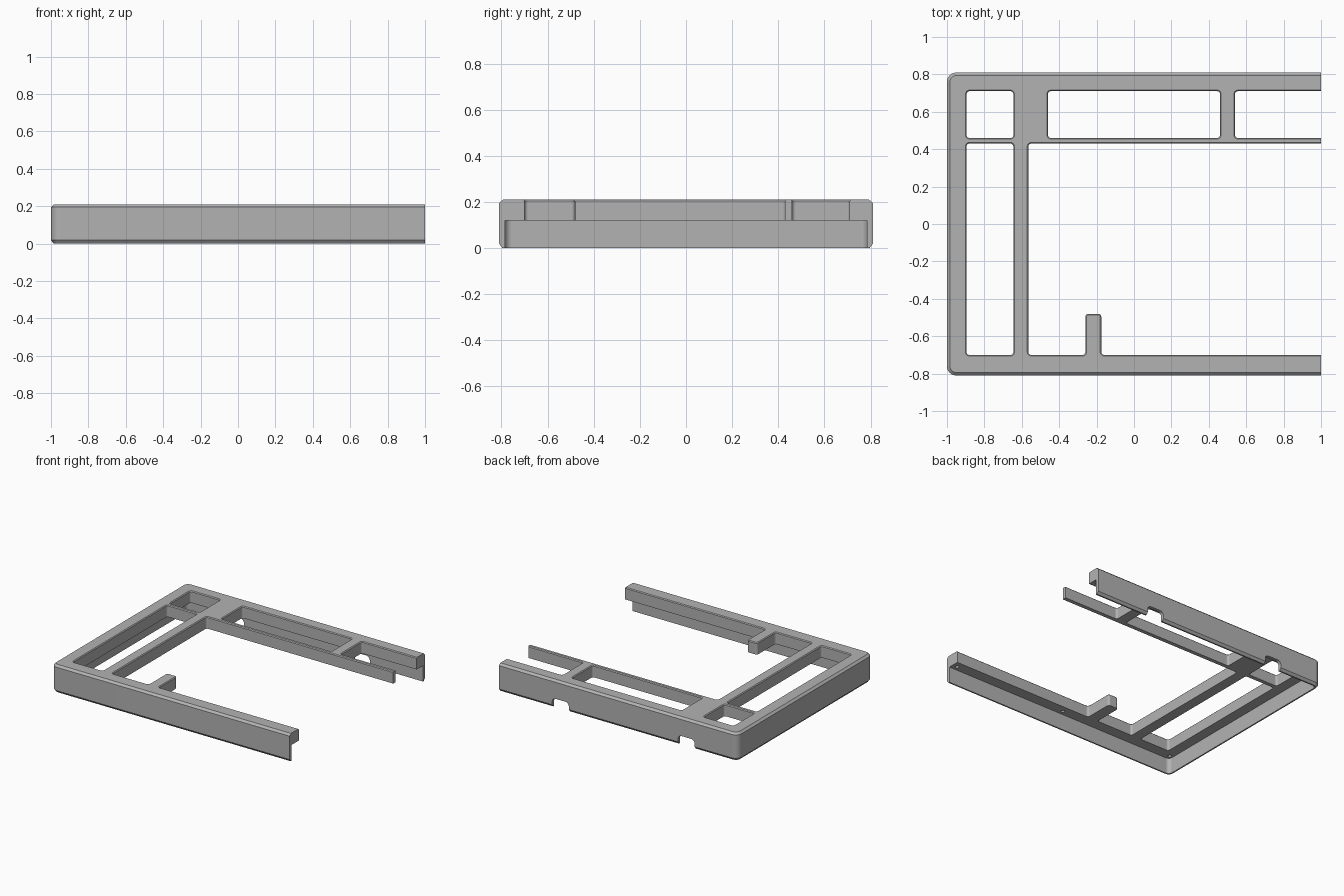
import bpy, bmesh
from math import sin, cos, pi
from mathutils import Vector

if "Cube" in bpy.data.objects:
    bpy.data.objects.remove(bpy.data.objects["Cube"])

H = 0.21        # overall height
PLATE = 0.12    # underside of the top plate


def rounded(corners, radius, offset=0.0, steps=8):
    """Counter-clockwise right-angled outline, grown by offset, with round corners."""
    pts, n = [], len(corners)
    for i in range(n):
        p = Vector(corners[i])
        d1 = (p - Vector(corners[i - 1])).normalized()
        d2 = (Vector(corners[(i + 1) % n]) - p).normalized()
        convex = d1.cross(d2) > 0
        p = p + offset * (Vector((d1.y, -d1.x)) + Vector((d2.y, -d2.x)))
        r = max(radius + (offset if convex else -offset), 0.002)
        c = p - r * d1 + r * d2
        for k in range(steps + 1):
            t = pi / 2 * k / steps
            pts.append(c - r * cos(t) * d2 + r * sin(t) * d1)
    return pts


def loft(name, corners, radius, levels, upright=False):
    """Solid through (height, offset) levels; upright runs it along y instead of z."""
    bm = bmesh.new()
    rings = []
    for h, off in levels:
        rings.append([bm.verts.new((p.x, h, p.y) if upright else (p.x, p.y, h))
                      for p in rounded(corners, radius, off)])
    for a, b in zip(rings, rings[1:]):
        for i in range(len(a)):
            j = (i + 1) % len(a)
            bm.faces.new((a[i], a[j], b[j], b[i]))
    bm.faces.new(rings[0][::-1])
    bm.faces.new(rings[-1])
    bmesh.ops.recalc_face_normals(bm, faces=bm.faces)
    mesh = bpy.data.meshes.new(name)
    bm.to_mesh(mesh)
    bm.free()
    obj = bpy.data.objects.new(name, mesh)
    bpy.context.collection.objects.link(obj)
    return obj


def box(x0, x1, y0, y1):
    return [(x0, y0), (x1, y0), (x1, y1), (x0, y1)]


# Outer shell with chamfered top and bottom rims
frame = loft("case_frame", box(-1, 1.2, -0.81, 0.81), 0.05,
             [(0, -0.014), (0.018, 0), (H - 0.015, 0), (H, -0.016)])
bpy.context.view_layer.objects.active = frame
frame.select_set(True)


def cut(cutter):
    cutter.hide_render = True
    mod = frame.modifiers.new("cut", "BOOLEAN")
    mod.operation, mod.solver, mod.object = "DIFFERENCE", "EXACT", cutter
    bpy.ops.object.modifier_apply(modifier=mod.name)
    bpy.data.objects.remove(cutter)


# Hollow underside
cut(loft("cavity", box(-0.975, 1.4, -0.785, 0.785), 0.03, [(-0.1, 0), (PLATE, 0)]))

# Openings in the plate, with softened top edges; the main one wraps round a tab
main = [(-0.565, -0.70), (-0.26, -0.70), (-0.26, -0.48), (-0.175, -0.48),
        (-0.175, -0.70), (1.5, -0.70), (1.5, 0.43), (-0.565, 0.43)]
openings = [box(-0.895, -0.645, 0.46, 0.71), box(-0.46, 0.46, 0.46, 0.71),
            box(0.54, 1.5, 0.46, 0.71), box(-0.895, -0.645, -0.70, 0.43), main]
for outline in openings:
    cut(loft("opening", outline, 0.016,
             [(0.05, 0), (H - 0.006, 0), (H, 0.006), (H + 0.05, 0.006)]))

# Cable notches in the rear wall
for x in (0.485, -0.57):
    cut(loft("notch", box(x - 0.07, x + 0.07, -0.1, 0.07), 0.03,
             [(0.74, 0), (0.9, 0)], upright=True))

# Screw holes under the front and rear bars
for y in (-0.75, 0.75):
    for x in (-0.95, 0.01, 0.96):
        cut(loft("screw_hole", box(x - 0.013, x + 0.013, y - 0.013, y + 0.013), 0.0129,
                 [(0.05, 0), (0.17, 0)]))

# Flat open end
cut(loft("end_cut", box(1, 2, -1, 1), 0.01, [(-0.5, 0), (0.5, 0)]))

# Colour and shading
grey = bpy.data.materials.new("mid_grey")
grey.use_nodes = True
colour = (0.45, 0.45, 0.45, 1)
grey.diffuse_color = colour
grey.node_tree.nodes["Principled BSDF"].inputs["Base Color"].default_value = colour
frame.data.materials.clear()
frame.data.materials.append(grey)
for f in frame.data.polygons:
    f.material_index = 0
bpy.ops.object.shade_smooth_by_angle(angle=pi / 9)
weighted = frame.modifiers.new("weighted_normals", "WEIGHTED_NORMAL")
weighted.keep_sharp = True
